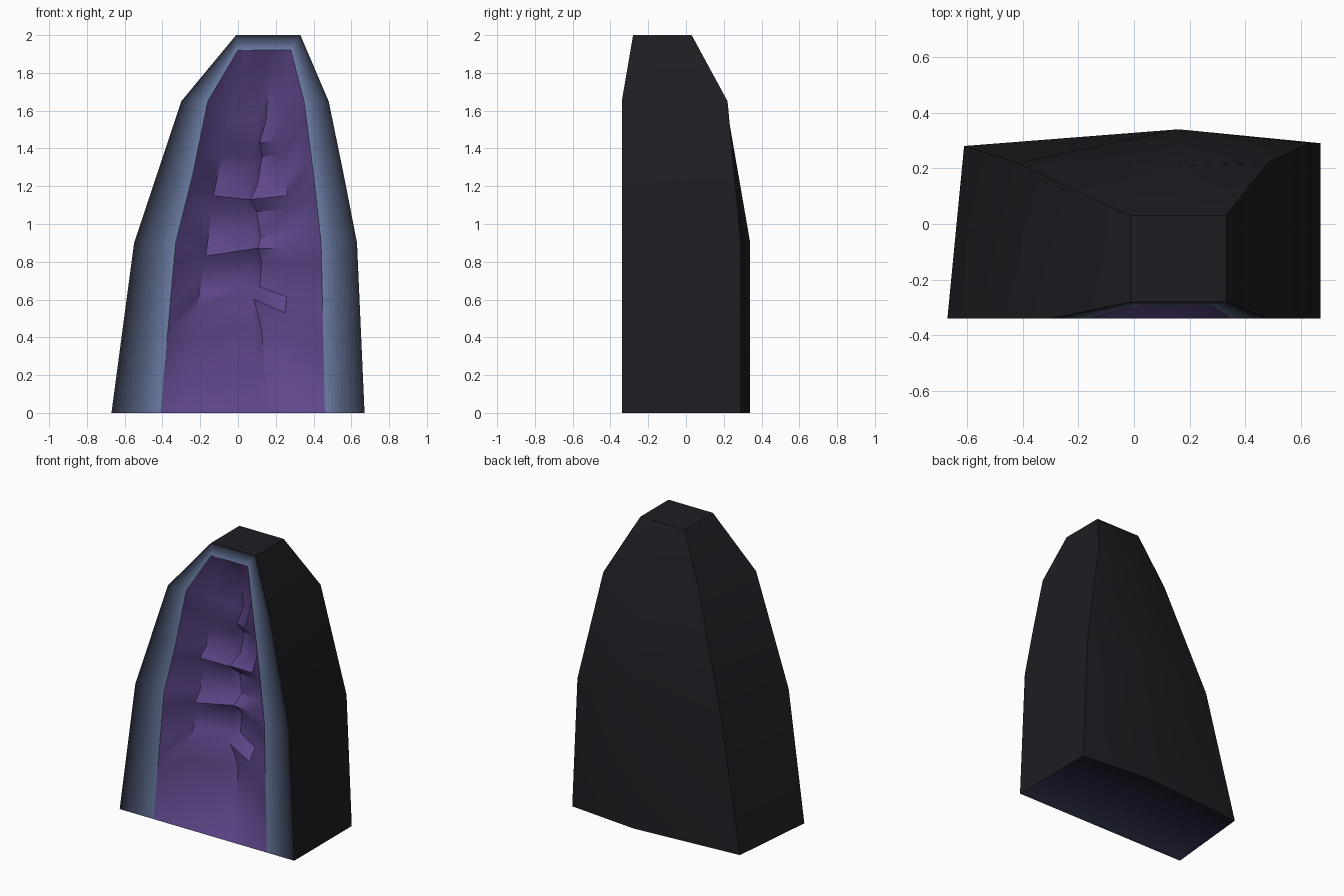
import bpy
from math import radians
from mathutils import Vector

if "Cube" in bpy.data.objects:
    bpy.data.objects.remove(bpy.data.objects["Cube"])

BLACK = Vector((0.013, 0.012, 0.016))
BLUE = Vector((0.16, 0.22, 0.40))
PURPLE = Vector((0.115, 0.064, 0.26))


def material(name, col):
    m = bpy.data.materials.new(name)
    m.diffuse_color = (*col, 1)
    m.use_nodes = True
    m.node_tree.nodes["Principled BSDF"].inputs["Base Color"].default_value = m.diffuse_color
    return m


def build(name, rows, colors, facing):
    """Skin rows of points; one colour per band; facing(centre) gives the outward side."""
    n = len(rows[0])
    verts = [Vector(p) for r in rows for p in r]
    faces, bands = [], []
    for i in range(len(rows) - 1):
        for j in range(n - 1):
            f = [i * n + j, i * n + j + 1, (i + 1) * n + j + 1, (i + 1) * n + j]
            a, b, c, d = (verts[q] for q in f)
            if (c - a).cross(d - b).dot(facing((a + b + c + d) / 4)) < 0:
                f.reverse()
            faces.append(f)
            bands.append(min(i, len(colors) - 1))
    me = bpy.data.meshes.new(name)
    me.from_pydata(verts, [], faces)
    for i, c in enumerate(colors):
        me.materials.append(material(f"{name}_{i}", c))
    me.polygons.foreach_set("material_index", bands)
    me.shade_smooth()
    me.set_sharp_from_angle(angle=radians(38))
    me.update()
    ob = bpy.data.objects.new(name, me)
    bpy.context.collection.objects.link(ob)
    return ob


def blend(a, b, n):
    """Rows of points ruled between two lines."""
    return [[Vector(p).lerp(Vector(q), i / n) for p, q in zip(a, b)] for i in range(n + 1)]


def shades(stops, n):
    out = []
    for i in range(n):
        t = (i + 0.5) / n * (len(stops) - 1)
        k = int(t)
        out.append(stops[k].lerp(stops[k + 1], t - k))
    return out


# Outer shell: front left, back left, back middle, back right, front right
shell = [
    [(-.67, -.34, 0), (-.61, .28, 0), (.16, .34, 0), (.67, .29, 0), (.67, -.34, 0)],
    [(-.55, -.34, .9), (-.42, .22, .9), (.16, .34, .9), (.63, .29, .9), (.63, -.34, .9)],
    [(-.30, -.34, 1.65), (-.17, .10, 1.65), (.16, .21, 1.65), (.48, .22, 1.65), (.48, -.34, 1.65)],
    [(-.01, -.28, 2), (-.01, .03, 2), (.16, .03, 2), (.33, .03, 2), (.33, -.28, 2)],
]
core = Vector((.08, -.1, .9))
build("outer_shell", shell, [BLACK], lambda c: c - core)
top = shell[3]
build("shell_top", [[top[0], (.16, -.28, 2), top[4]], top[1:4]], [BLACK],
      lambda c: Vector((0, 0, 1)))

# Flat base, fading from blue at the front to black at the back
front = [(-.67, -.34, 0), (.16, -.34, 0), (.67, -.34, 0)]
build("base", blend(front, shell[0][1:4], 8), shades([BLUE * .35, PURPLE * .35, BLACK], 8),
      lambda c: Vector((0, 0, -1)))

# Front rim: left side up, across the top, right side down
outer = [(-.67, 0), (-.61, .45), (-.55, .9), (-.43, 1.26), (-.30, 1.65), (-.01, 2),
         (.33, 2), (.48, 1.65), (.56, 1.26), (.63, .9), (.65, .45), (.67, 0)]
inner = [(-.41, 0), (-.37, .45), (-.33, .9), (-.24, 1.26), (-.16, 1.65), (0, 1.92),
         (.28, 1.92), (.35, 1.65), (.40, 1.26), (.44, .9), (.45, .45), (.46, 0)]


def front_y(z):
    return -.34 + max(0, z - 1.65) * .06 / .35


def on_front(pts):
    return [(x, front_y(z), z) for x, z in pts]


def toward_front(c):
    return Vector((0, -1, 0))


build("rim", blend(on_front(outer), on_front(inner), 12),
      shades([BLACK, BLUE * .45, BLUE], 12), toward_front)

# Crystal cavity: sharp ridge rows of (x, z, depth) with rounded scoops between,
# split by a narrow slit down the middle
left, right = inner[:6], inner[:5:-1]
ridges = [
    [(-.25, 0, 0), (.12, 0, 0), (.14, 0, 0), (.30, 0, 0)],
    [(-.22, .55, .10), (.07, .60, .13), (.085, .60, .135), (.25, .53, .11)],
    [(-.17, .83, .11), (.09, .87, .14), (.105, .87, .145), (.24, .87, .12)],
    [(-.13, 1.15, .11), (.05, 1.13, .15), (.065, 1.13, .155), (.26, 1.15, .12)],
    [(-.07, 1.44, .12), (.10, 1.43, .16), (.115, 1.43, .165), (.20, 1.44, .14)],
    [(.05, 1.92, 0), (.14, 1.92, 0), (.15, 1.92, 0), (.23, 1.92, 0)],
]
full = [[(*l, 0), *r, (*q, 0)] for l, r, q in zip(left, ridges, right)]
scoop = (0, .045, .035, .065, .045, 0)
shift = (0, 0, -.005, .025, .01, 0)
rows = []
for a_row, b_row in zip(full, full[1:]):
    rows.append(a_row)
    for t in (.25, .75):
        rows.append([(a[0] + (b[0] - a[0]) * t + s, a[1] + (b[1] - a[1]) * t,
                      a[2] + (b[2] - a[2]) * t + d)
                     for a, b, d, s in zip(a_row, b_row, scoop, shift)])
rows.append(full[-1])
build("crystal_cavity", [[(x, front_y(z) + d, z) for x, z, d in r] for r in rows],
      [PURPLE], toward_front)
